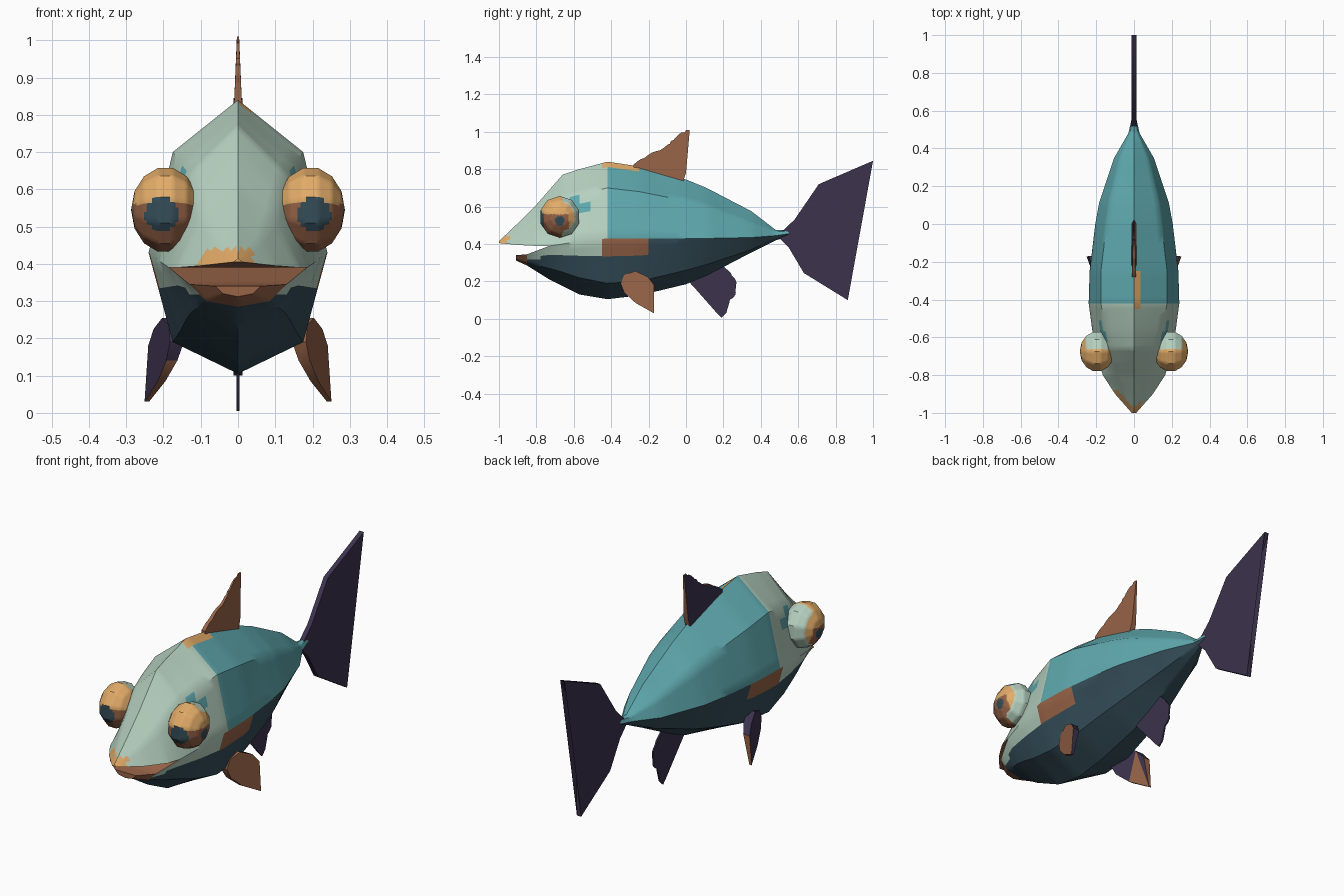
import bpy, bmesh, math, random
from mathutils import Vector

if "Cube" in bpy.data.objects:
    bpy.data.objects.remove(bpy.data.objects["Cube"])

random.seed(4)
COLOURS = {
    "pale_green": (0.47, 0.64, 0.53), "teal": (0.115, 0.40, 0.43),
    "navy": (0.035, 0.075, 0.10), "purple": (0.045, 0.033, 0.075),
    "brown": (0.31, 0.125, 0.063), "orange": (0.76, 0.41, 0.14),
}
MATS = {}
for name, c in COLOURS.items():
    MATS[name] = bpy.data.materials.new(name)
    MATS[name].diffuse_color = (*c, 1)
IDX = {n: i for i, n in enumerate(COLOURS)}


def finish(bm, name, rule, angle=35):
    """Colour faces by rule, shade smooth by angle, make the object."""
    bmesh.ops.recalc_face_normals(bm, faces=bm.faces)
    bm.normal_update()
    for f in bm.faces:
        f.smooth = True
        f.material_index = IDX[rule(f)]
    for e in bm.edges:
        e.smooth = e.calc_face_angle(0) < math.radians(angle)
    me = bpy.data.meshes.new(name)
    bm.to_mesh(me)
    bm.free()
    for m in MATS.values():
        me.materials.append(m)
    ob = bpy.data.objects.new(name, me)
    bpy.context.collection.objects.link(ob)
    return ob


# upper body: y, ridge z, shoulder half width, shoulder z, side half width, side z
UPPER = [
    (-1.0, .415, .004, .411, .012, .405), (-.9, .51, .055, .46, .10, .395),
    (-.8, .61, .09, .53, .165, .39), (-.73, .69, .11, .59, .185, .39),
    (-.66, .77, .13, .64, .20, .40), (-.57, .80, .15, .665, .22, .415),
    (-.42, .84, .175, .70, .24, .43), (-.25, .815, .175, .68, .235, .43),
    (0, .745, .145, .63, .205, .43), (.11, .70, .13, .60, .185, .43),
    (.35, .575, .075, .51, .105, .435), (.48, .475, .02, .465, .03, .445),
    (.55, .475, .01, .47, .014, .455)]
# lower body: y, keel z, chine half width, chine z, side half width, side z
LOWER = [
    (-.91, .312, .04, .32, .06, .34), (-.85, .285, .085, .30, .13, .345),
    (-.73, .21, .125, .27, .185, .39), (-.66, .175, .14, .25, .20, .40),
    (-.57, .13, .155, .22, .22, .415), (-.42, .105, .175, .19, .24, .43),
    (-.25, .125, .17, .20, .235, .43), (0, .185, .14, .26, .205, .43),
    (.11, .23, .12, .29, .185, .43), (.35, .355, .065, .37, .105, .435),
    (.48, .42, .02, .43, .03, .445), (.55, .44, .01, .45, .014, .455)]


def shell(bm, rings, inside):
    rows = []
    for y, z0, w1, z1, w2, z2 in rings:
        pts = [(-w2, z2), (-w1, z1), (0, z0), (w1, z1), (w2, z2)]
        rows.append([bm.verts.new((x, y, z)) for x, z in pts])
    for a, b in zip(rows, rows[1:]):
        for i in range(4):
            bm.faces.new((a[i], a[i + 1], b[i + 1], b[i]))
        if b[0].co.y < -.72:                      # roof or floor of the mouth
            bm.faces.new((a[4], a[0], b[0], b[4]))[inside] = 1
    bm.faces.new(rows[0])
    bm.faces.new(rows[-1])


bm = bmesh.new()
inside = bm.faces.layers.int.new("inside")
lower = bm.faces.layers.int.new("lower")
shell(bm, UPPER, inside)
n_upper = len(bm.faces)
shell(bm, LOWER, inside)
for i, f in enumerate(bm.faces):
    f[lower] = i >= n_upper
bmesh.ops.remove_doubles(bm, verts=bm.verts, dist=1e-5)
bmesh.ops.subdivide_edges(bm, edges=bm.edges[:], cuts=4, use_grid_fill=True)


def body_rule(f):
    x, y, z = f.calc_center_median()
    wob = .015 * math.sin(25 * y)
    if f[inside]:
        return "brown"
    if f[lower]:
        if y < -.84:
            return "brown"
        if ((y + .32) / .13) ** 2 + ((z - .39) / .075) ** 2 < 1:
            return "brown"
        return "pale_green" if y < -.42 and z > .335 + wob else "navy"
    if y < -.88 and z < .44 and x < .04:
        return "orange"
    if z > .785 and -.46 < y < -.26 and 0 < x < .05:
        return "orange"
    if -.62 < y < -.52 and .57 < z < .64:
        return "teal"
    return "teal" if y > -.42 else "pale_green"


finish(bm, "body", body_rule)


# bulging eyes
def eye(side):
    bm = bmesh.new()
    bmesh.ops.create_uvsphere(bm, u_segments=10, v_segments=7, radius=1)
    bmesh.ops.subdivide_edges(bm, edges=bm.edges[:], cuts=4, use_grid_fill=True)
    centre = Vector((side * .195, -.675, .545))
    for v in bm.verts:
        p = v.co.copy()
        v.co = centre + Vector((side * p.z * .092, p.x * .112, p.y * .115))
    look = Vector((.12, -1, -.12)).normalized()

    def rule(f):
        d = f.calc_center_median() - centre
        d.x *= side
        d.normalize()
        if d.dot(look) > .9 or d.dot(Vector((.97, 0, -.22))) > .955:
            return "navy"
        if d.y > .15 and d.x < .6:
            return "pale_green"
        return "orange" if d.z > .15 or (d.x > .5 and d.y > .5) else "brown"

    finish(bm, "eye_left" if side < 0 else "eye_right", rule)


def ragged(pts, edges, amount=.007, n=9):
    """Break the chosen edges of an outline into a torn edge."""
    out = []
    for i, p in enumerate(pts):
        out.append(p)
        q = pts[(i + 1) % len(pts)]
        if i in edges:
            a, b = Vector(p), Vector(q)
            normal = Vector((b.y - a.y, a.x - b.x)).normalized()
            for k in range(1, n):
                out.append(tuple(a.lerp(b, k / n) + normal * random.uniform(-amount, amount)))
    return out


def fin(name, pts, thick, rule, mid=lambda y, z: 0):
    bm = bmesh.new()
    sides = []
    for s in (-1, 1):
        sides.append([bm.verts.new((mid(y, z) + s * thick(y, z), y, z)) for y, z in pts])
        bm.faces.new(sides[-1])
    a, b = sides
    for i in range(len(pts)):
        j = (i + 1) % len(pts)
        bm.faces.new((a[i], a[j], b[j], b[i]))
    bmesh.ops.triangulate(bm, faces=[f for f in bm.faces if len(f.verts) > 4])
    return finish(bm, name, rule)


# forked tail
fin("tail_fin", [(.50, .455), (.58, .53), (.71, .72), (1.0, .845), (.77, .44),
                 (.87, .32), (.865, .10), (.63, .245), (.55, .38), (.50, .43)],
    lambda y, z: .012, lambda f: "purple")

# back fin, brown on the right and purple on the left
fin("dorsal_fin", ragged([(-.28, .80), (-.28, .825), (-.10, .93), (.0, 1.01),
                          (.02, 1.01), (0, .78), (-.02, .72)], {1, 2}),
    lambda y, z: .003 + .011 * max(0, (1.0 - z) / .25),
    lambda f: "purple" if f.normal.x < -.5 else "brown")

# fin under the rear belly
fin("anal_fin", ragged([(.02, .195), (.10, .12), (.19, .005), (.215, .03), (.22, .08), (.265, .13),
                        (.27, .19), (.24, .245), (.19, .29)], {0, 1, 4, 5, 6}, .005, 5),
    lambda y, z: .004, lambda f: "purple")

# paired side fins, swept outwards to the rear
BELLY = [(-.35, .19), (-.33, .235), (-.27, .255), (-.205, .225), (-.17, .18),
         (-.172, .03), (-.27, .085), (-.33, .14)]
for side, label in ((-1, "left"), (1, "right")):
    eye(side)

    def belly_rule(f, side=side):
        out = f.normal.x * side > .3
        if side > 0:
            return "brown" if out or f.normal.y < -.3 else "purple"
        return "brown" if f.calc_center_median().z < .13 and not out else "purple"

    fin("belly_fin_" + label, BELLY,
        lambda y, z: .006 + .016 * max(0, z - .03) / .2, belly_rule,
        lambda y, z, s=side: s * (.235 + .32 * (y + .17) - .15 * (z - .1)))

for m in bpy.data.materials:
    if m.users and not m.is_grease_pencil:
        m.use_nodes = True
        m.node_tree.nodes["Principled BSDF"].inputs["Base Color"].default_value = m.diffuse_color
